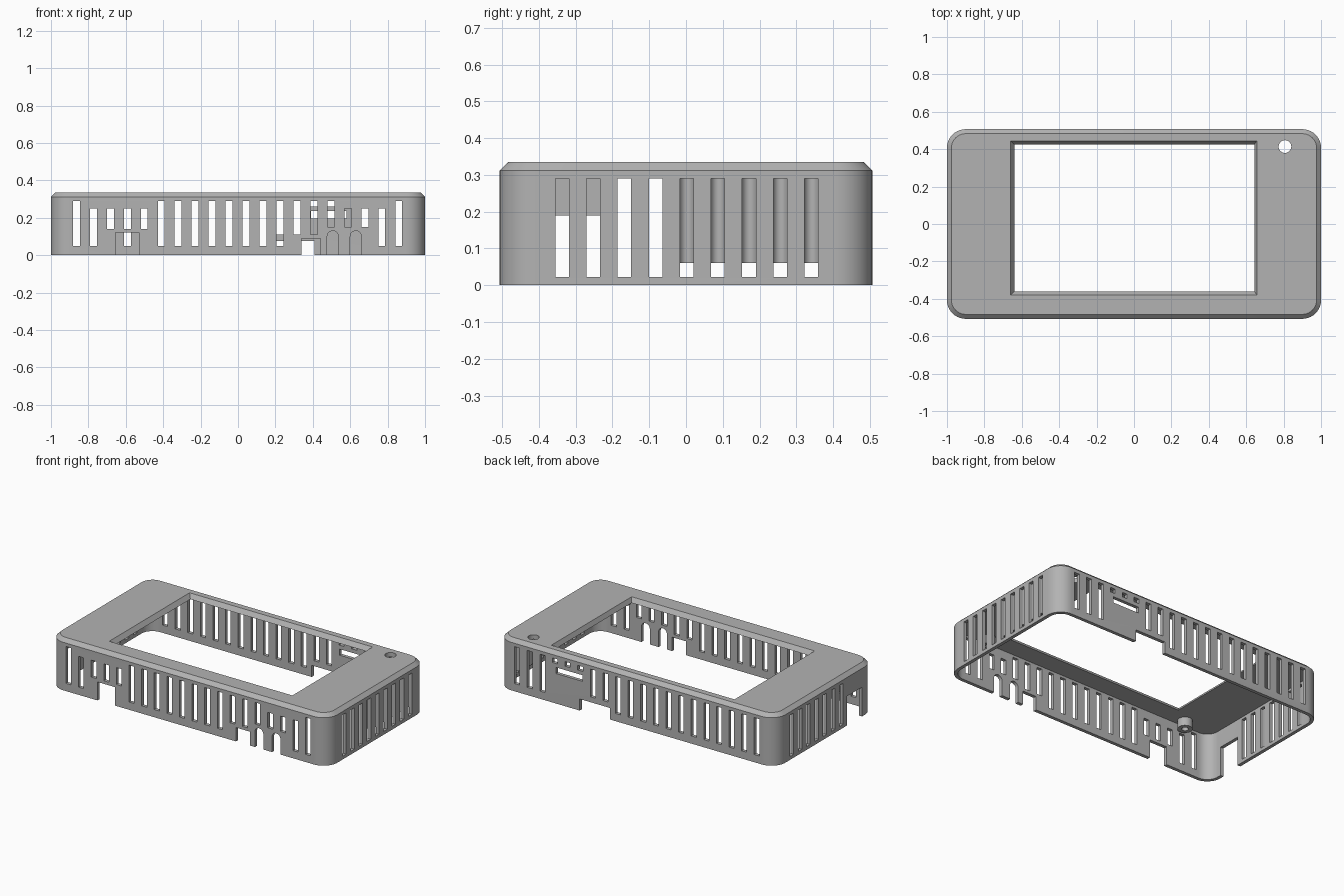
import bpy, bmesh, math
from mathutils import Vector

cube = bpy.data.objects.get("Cube")
if cube:
    bpy.data.objects.remove(cube, do_unlink=True)

grey = bpy.data.materials.new("mid grey plastic")
grey.use_nodes = True
COLOUR = (0.45, 0.45, 0.45, 1)
grey.diffuse_color = COLOUR
grey.node_tree.nodes["Principled BSDF"].inputs["Base Color"].default_value = COLOUR

HX, HY, TOP, WALL = 1.0, 0.507, 0.335, 0.022
PITCH, SLOT_W = 0.0907, 0.037


def make_object(name, bm):
    bmesh.ops.recalc_face_normals(bm, faces=bm.faces[:])
    mesh = bpy.data.meshes.new(name)
    bm.to_mesh(mesh)
    bm.free()
    obj = bpy.data.objects.new(name, mesh)
    bpy.context.collection.objects.link(obj)
    mesh.materials.append(grey)
    return obj


def loft(bm, loops):
    """Closed solid through a stack of matching point loops."""
    rings = [[bm.verts.new(p) for p in loop] for loop in loops]
    n = len(rings[0])
    for a, b in zip(rings, rings[1:]):
        for i in range(n):
            j = (i + 1) % n
            bm.faces.new((a[i], a[j], b[j], b[i]))
    bm.faces.new(rings[0][::-1])
    bm.faces.new(rings[-1])


def rounded(inset, z, radius=0.1, steps=10):
    r = radius - inset
    pts = []
    for k, (sx, sy) in enumerate(((1, 1), (-1, 1), (-1, -1), (1, -1))):
        for s in range(steps + 1):
            a = math.pi / 2 * (k + s / steps)
            pts.append(Vector((sx * (HX - radius) + r * math.cos(a),
                               sy * (HY - radius) + r * math.sin(a), z)))
    return pts


def rect(x0, x1, y0, y1, z):
    return [(x0, y0, z), (x1, y0, z), (x1, y1, z), (x0, y1, z)]


def circle(x, y, r, z, n=24):
    return [(x + r * math.cos(2 * math.pi * i / n),
             y + r * math.sin(2 * math.pi * i / n), z) for i in range(n)]


def cut_front_back(bm, side, outline):
    """Push an x-z outline through the front (-1) or back (1) wall."""
    loft(bm, [[(x, side * y, z) for x, z in outline] for y in (0.38, 0.6)])


def cut_side(bm, side, y0, y1, z0, z1):
    loft(bm, [[(side * x, y, z) for y, z in ((y0, z0), (y1, z0), (y1, z1), (y0, z1))]
              for x in (0.9, 1.1)])


def box2d(x0, x1, z0, z1):
    return [(x0, z0), (x1, z0), (x1, z1), (x0, z1)]


def arch2d(x, width, top, steps=10):
    r = width / 2
    arc = [(x + r * math.cos(math.pi * i / steps),
            top - r + r * math.sin(math.pi * i / steps)) for i in range(steps + 1)]
    return [(x - r, -0.1), (x + r, -0.1)] + arc


def boolean(obj, bm, operation="DIFFERENCE"):
    cutter = make_object("cutter", bm)
    cutter.hide_render = True
    mod = obj.modifiers.new("cut", "BOOLEAN")
    mod.object, mod.operation, mod.solver = cutter, operation, "EXACT"
    bpy.ops.object.select_all(action="DESELECT")
    bpy.context.view_layer.objects.active = obj
    obj.select_set(True)
    bpy.ops.object.modifier_apply(modifier=mod.name)
    bpy.data.objects.remove(cutter, do_unlink=True)


# Case body: chamfered rounded box, hollow from below
bm = bmesh.new()
loft(bm, [rounded(0, 0), rounded(0, 0.312), rounded(0.024, TOP)])
case = make_object("case_shell", bm)
bm = bmesh.new()
loft(bm, [rounded(WALL, -0.1), rounded(WALL, 0.306)])
boolean(case, bm)

# Screen window with bevelled edge, and the round button hole
bm = bmesh.new()
loft(bm, [rect(-0.64, 0.643, -0.36, 0.425, 0.2), rect(-0.64, 0.643, -0.36, 0.425, 0.306),
          rect(-0.66, 0.657, -0.38, 0.445, TOP), rect(-0.66, 0.657, -0.38, 0.445, 0.4)])
loft(bm, [circle(0.807, 0.414, 0.034, 0.2), circle(0.807, 0.414, 0.034, 0.4)])
boolean(case, bm)

# Vent slots in the long walls; those near the port openings are shorter
front_special = {-9: (0.05, 0.25), -8: (0.14, 0.25), -7: (0.14, 0.25), -6: (0.14, 0.25),
                 3: (0.11, 0.29), 4: (0.11, 0.29), 5: (0.15, 0.29), 6: (0.15, 0.25),
                 7: (0.15, 0.25), 8: (0.05, 0.25)}
back_special = {2: (0.11, 0.29), 3: (0.11, 0.29), 4: (0.26, 0.29),
                5: (0.26, 0.29), 6: (0.26, 0.29)}
bm = bmesh.new()
for side, special in ((-1, front_special), (1, back_special)):
    for k in range(-10, 10):
        x = 0.043 + PITCH * k
        z0, z1 = special.get(k, (0.05, 0.29))
        cut_front_back(bm, side, box2d(x - SLOT_W / 2, x + SLOT_W / 2, z0, z1))

# Port openings
cut_front_back(bm, -1, box2d(-0.656, -0.528, -0.1, 0.12))
cut_front_back(bm, -1, box2d(0.34, 0.44, -0.1, 0.09))
cut_front_back(bm, -1, arch2d(0.507, 0.06, 0.13))
cut_front_back(bm, -1, arch2d(0.63, 0.06, 0.13))
cut_front_back(bm, 1, box2d(0.19, 0.41, -0.1, 0.075))
cut_front_back(bm, 1, box2d(0.39, 0.58, 0.195, 0.235))

# Vent slots in the short walls, and the tall opening on one of them
for k in range(-4, 5):
    y = 0.002 + 0.0847 * k
    cut_side(bm, 1, y - SLOT_W / 2, y + SLOT_W / 2, 0.022, 0.29)
    if k > -3:
        cut_side(bm, -1, y - SLOT_W / 2, y + SLOT_W / 2, 0.022, 0.29)
cut_side(bm, -1, -0.38, -0.225, -0.1, 0.19)
boolean(case, bm)

parts = [case]

# Half-tube guides behind five slots of the left wall
for k in range(5):
    y = 0.002 + 0.0847 * k
    outline = []
    for r, order in ((0.036, 1), (0.022, -1)):
        arc = [(0.979 - r * 1.3 * math.sin(math.pi * i / 12),
                y + r * math.cos(math.pi * i / 12)) for i in range(13)]
        outline += arc[::order]
    bm = bmesh.new()
    loft(bm, [[(x, yy, z) for x, yy in outline] for z in (0.06, 0.307)])
    parts.append(make_object("slot_guide_%d" % (k + 1), bm))

# Screw bosses hanging under the lid
for name, x in (("right_boss", -0.75), ("left_boss", 0.75)):
    bm = bmesh.new()
    loft(bm, [circle(x, -0.43, 0.045, 0.25), circle(x, -0.43, 0.045, 0.307)])
    boss = make_object(name, bm)
    bm = bmesh.new()
    loft(bm, [circle(x, -0.43, 0.02, 0.2), circle(x, -0.43, 0.02, 0.3)])
    boolean(boss, bm)
    parts.append(boss)

# Smooth the rounded corners, keep the edges crisp
bpy.ops.object.select_all(action="DESELECT")
for obj in parts:
    obj.select_set(True)
bpy.context.view_layer.objects.active = case
bpy.ops.object.shade_smooth_by_angle(angle=math.radians(30))
